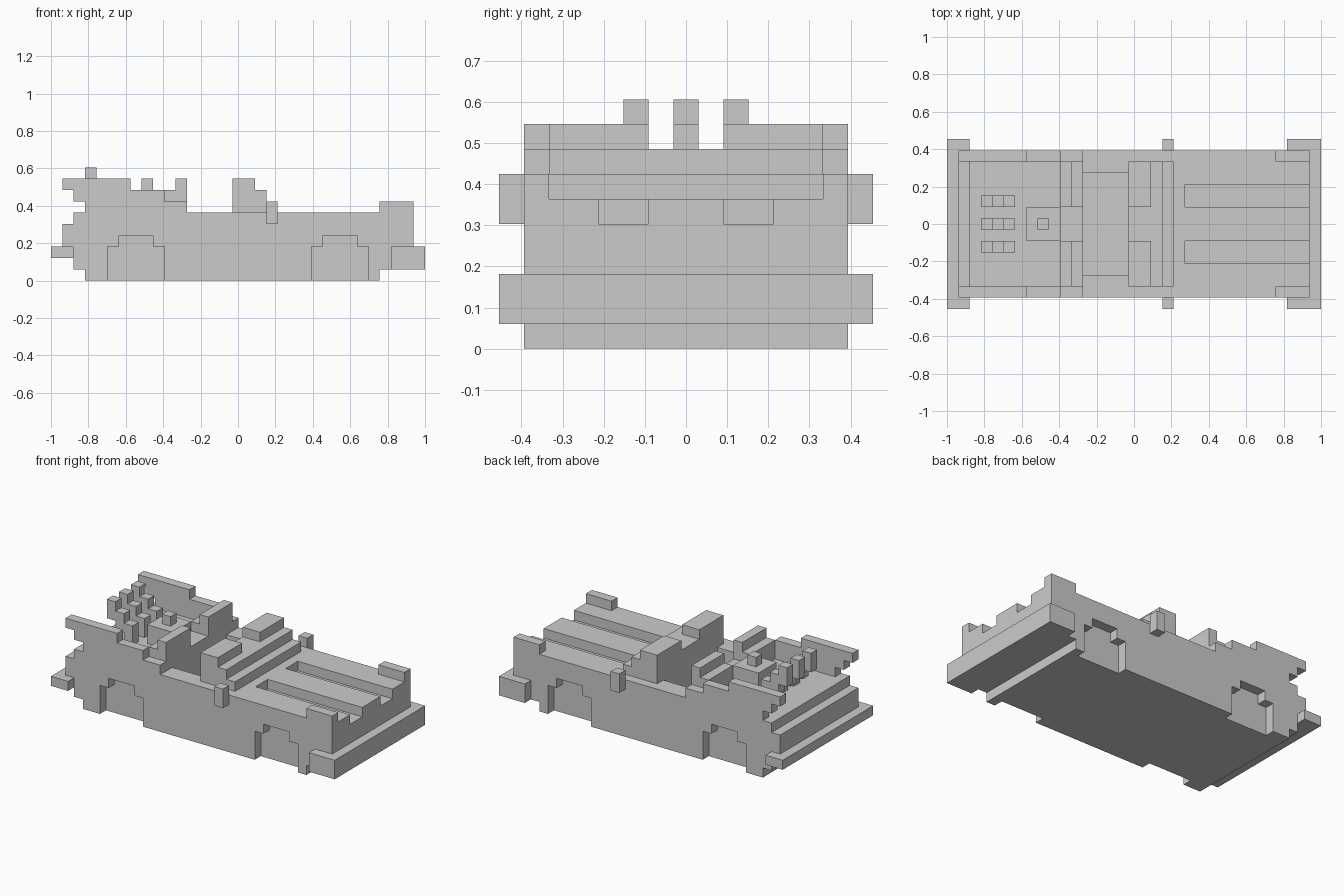
import bpy, bmesh

if "Cube" in bpy.data.objects:
    bpy.data.objects.remove(bpy.data.objects["Cube"])

U = 2 / 33  # one block of the grid


def prism(name, profile, y0, y1):
    """Extrude an (x, z) profile in block units between y0 and y1."""
    bm = bmesh.new()
    verts = [bm.verts.new(((x - 16.5) * U, y0 * U, z * U)) for x, z in profile]
    face = bm.faces.new(verts)
    ext = bmesh.ops.extrude_face_region(bm, geom=[face])
    moved = [g for g in ext["geom"] if isinstance(g, bmesh.types.BMVert)]
    bmesh.ops.translate(bm, verts=moved, vec=(0, (y1 - y0) * U, 0))
    bmesh.ops.recalc_face_normals(bm, faces=bm.faces)
    mesh = bpy.data.meshes.new(name)
    bm.to_mesh(mesh)
    bm.free()
    ob = bpy.data.objects.new(name, mesh)
    bpy.context.collection.objects.link(ob)
    return ob


def box(name, x0, x1, y0, y1, z0, z1):
    return prism(name, [(x0, z0), (x1, z0), (x1, z1), (x0, z1)], y0, y1)


def pair(name, profile, y0, y1):
    """Same prism on both sides of the car."""
    return [prism(name + "_left", profile, y0, y1),
            prism(name + "_right", profile, -y1, -y0)]


def rect(x0, x1, z0, z1):
    return [(x0, z0), (x1, z0), (x1, z1), (x0, z1)]


def carve(target, cutters):
    bpy.context.view_layer.objects.active = target
    for c in cutters:
        c.hide_render = True
        mod = target.modifiers.new("cut", 'BOOLEAN')
        mod.operation = 'DIFFERENCE'
        mod.solver = 'EXACT'
        mod.object = c
        bpy.ops.object.modifier_apply(modifier=mod.name)
        bpy.data.objects.remove(c)


# Main body with stepped tail
body = prism("body", [(3, 0), (29, 0), (29, 1), (32, 1), (32, 6), (2, 6),
                      (2, 5), (1, 5), (1, 2), (2, 2), (2, 1), (3, 1)], -6.5, 6.5)

# Wheel arches, hood grooves and cockpit well
cutters = []
for dx in (0, 18):
    arch = [(5, -1), (10, -1), (10, 3), (9, 3), (9, 4), (6, 4), (6, 3), (5, 3)]
    cutters += pair("arch_cutter", [(x + dx, z) for x, z in arch], 5.5, 8)
cutters += pair("groove_cutter", rect(21, 34, 5, 8), 1.5, 3.5)
cutters.append(box("cockpit_cutter", 12, 16, -4.5, 4.5, 3, 8))
carve(body, cutters)

# Bumpers
box("front_bumper", 30, 33, -7.5, 7.5, 1, 3)
box("rear_bumper", 0, 2, -7.5, 7.5, 2, 3)

# Rear side panels and raised fender corners
pair("rear_side_panel", [(3, 6), (12, 6), (12, 7), (10, 7), (10, 8), (7, 8), (7, 9),
                         (1, 9), (1, 8), (2, 8), (2, 7), (3, 7)], 5.5, 6.5)
pair("fender_corner", rect(29, 32, 6, 7), 5.5, 6.5)

# Side mirrors
pair("side_mirror", rect(19, 20, 5, 7), 6.5, 7.5)

# Seat backs with a lower bridge between them
pair("seat_back", [(10, 6), (12, 6), (12, 9), (11, 9), (11, 8), (10, 8)], 1.5, 5.5)
box("seat_bridge", 10, 12, -1.5, 1.5, 6, 7)

# Stepped dashboard
prism("dashboard", [(16, 6), (20, 6), (20, 7), (19, 7), (19, 8), (16, 8)], -5.5, 5.5)
pair("dashboard_cowl", rect(16, 18, 8, 9), 1.5, 5.5)

# Engine block and filler cap
box("engine_block", 7, 10, -1.5, 1.5, 6, 8)
box("engine_cap", 8, 9, -0.5, 0.5, 8, 9)

# Exhaust pipes rising toward the rear
pipe = [(5, 6), (6, 6), (6, 8), (5, 8), (5, 9), (4, 9), (4, 10), (3, 10),
        (3, 8), (4, 8), (4, 7), (5, 7)]
for i, y in enumerate((-2, 0, 2)):
    prism(f"exhaust_pipe_{i + 1}", pipe, y - 0.5, y + 0.5)
